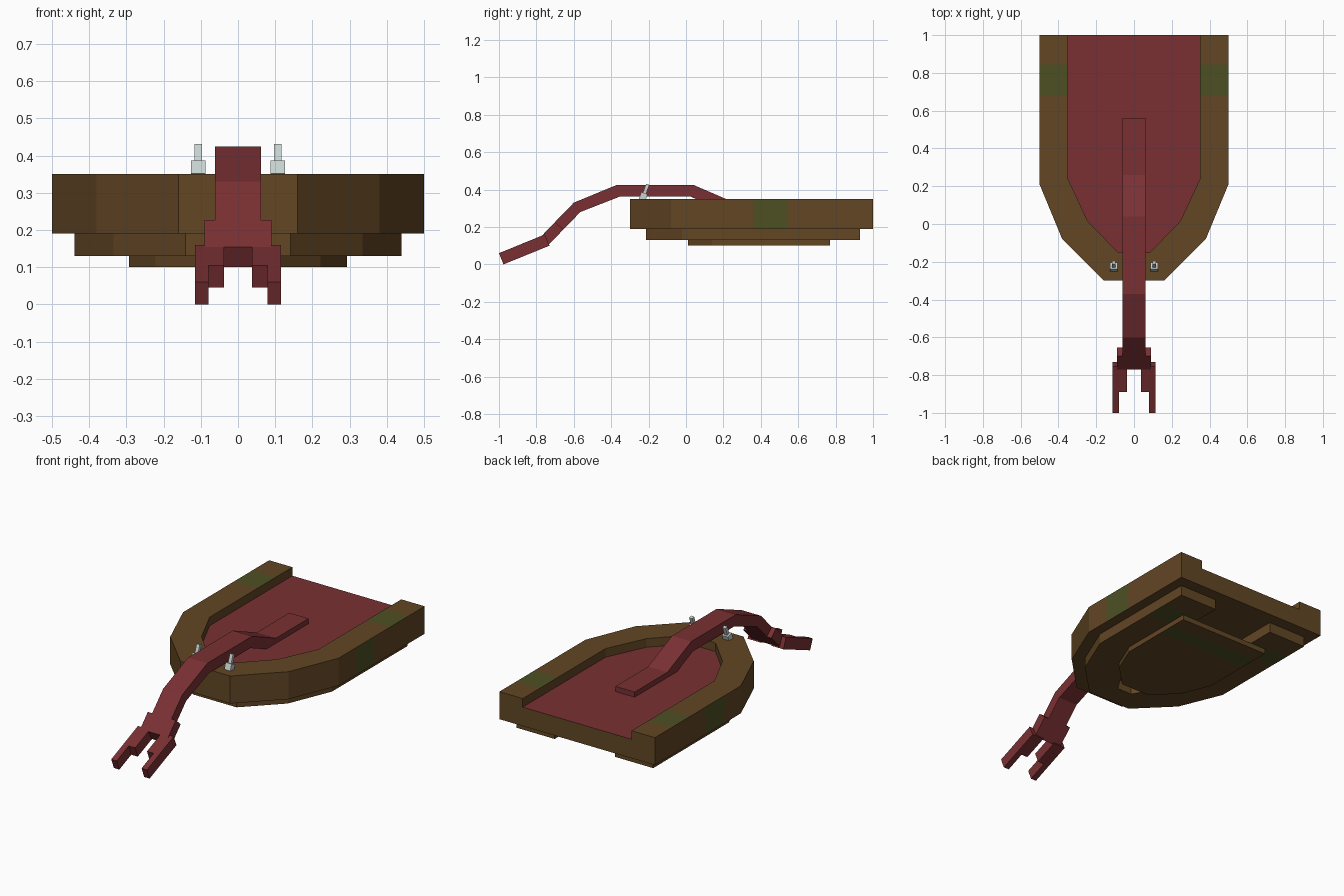
import bpy, bmesh, math
from mathutils import Matrix

if "Cube" in bpy.data.objects:
    bpy.data.objects.remove(bpy.data.objects["Cube"])


def material(name, rgb):
    lin = [((c / 255 + 0.055) / 1.055) ** 2.4 for c in rgb] + [1.0]
    m = bpy.data.materials.new(name)
    m.use_nodes = True
    m.diffuse_color = lin
    m.node_tree.nodes["Principled BSDF"].inputs["Base Color"].default_value = lin
    return m


BROWN = material("brown hide", (98, 70, 36))
GREEN = material("moss green", (77, 80, 36))
RED = material("mouth red", (122, 48, 51))
GREY = material("pale tooth", (200, 211, 208))


def finish(name, bm, mats, rule=None):
    bmesh.ops.recalc_face_normals(bm, faces=bm.faces)
    if rule:
        for f in bm.faces:
            f.material_index = rule(f.normal, f.calc_center_median())
    me = bpy.data.meshes.new(name)
    bm.to_mesh(me)
    bm.free()
    for m in mats:
        me.materials.append(m)
    ob = bpy.data.objects.new(name, me)
    bpy.context.collection.objects.link(ob)
    return ob


def split_y(bm, cuts):
    for y in cuts:
        bmesh.ops.bisect_plane(bm, geom=bm.verts[:] + bm.edges[:] + bm.faces[:],
                               plane_co=(0, y, 0), plane_no=(0, 1, 0))


def prism(points, place_a, place_b):
    """Closed prism joining two placements of one flat profile."""
    bm = bmesh.new()
    a = [bm.verts.new(place_a(p)) for p in points]
    b = [bm.verts.new(place_b(p)) for p in points]
    bm.faces.new(a)
    bm.faces.new(b[::-1])
    for i in range(len(a)):
        j = (i + 1) % len(a)
        bm.faces.new((a[i], a[j], b[j], b[i]))
    return bm


def slab(points, z0, z1):
    return prism(points, lambda p: (*p, z0), lambda p: (*p, z1))


def side_profile(name, points, x0, x1):
    bm = prism(points, lambda p: (x0, *p), lambda p: (x1, *p))
    return finish(name, bm, [RED])


def horseshoe(outer, inner, z0, z1):
    """U-shaped rim, open at the back, from matching outlines."""
    bm = bmesh.new()
    rings = [[bm.verts.new(v) for v in ((*o, z0), (*o, z1), (*i, z1), (*i, z0))]
             for o, i in zip(outer, inner)]
    for r, s in zip(rings, rings[1:]):
        for k in range(4):
            n = (k + 1) % 4
            bm.faces.new((r[k], r[n], s[n], s[k]))
    bm.faces.new(rings[0])
    bm.faces.new(rings[-1][::-1])
    return bm


def mirrored(half):
    return half + [(-x, y) for x, y in reversed(half)]


def scaled(points, k, shift):
    return [(x * k, y * k + shift) for x, y in points]


# Jaw outlines, back to front
OUTER = mirrored([(0.5, 1.0), (0.5, 0.21), (0.38, -0.08), (0.16, -0.30)])
INNER = mirrored([(0.35, 1.0), (0.35, 0.24), (0.245, 0.015), (0.085, -0.15)])

# Upper rim with moss patches on its top and sides
bm = horseshoe(OUTER, INNER, 0.19, 0.35)
split_y(bm, (0.36, 0.54, 0.68, 0.845))


def rim_rule(n, c):
    top_patch = n.z > 0.9 and 0.68 < c.y < 0.845
    side_patch = abs(n.x) > 0.9 and abs(c.x) > 0.45 and 0.36 < c.y < 0.54
    return int(top_patch or side_patch)


finish("jaw_rim", bm, [BROWN, GREEN], rim_rule)

# Mouth floor inside the rim
finish("mouth_floor", slab(INNER, 0.19, 0.30), [BROWN, RED],
       lambda n, c: int(n.z > 0.9))

# Middle tier, notched at the back
middle_inner = [(x * 0.63, y) for x, y in scaled(INNER, 0.88, 0.05)]
bm = horseshoe(scaled(OUTER, 0.88, 0.05), middle_inner, 0.13, 0.19)
split_y(bm, (0.65, 0.79))
finish("jaw_middle_tier", bm, [BROWN, GREEN],
       lambda n, c: int(n.z < -0.9 and 0.65 < c.y < 0.79))

# Bottom tier
bm = slab(scaled(OUTER, 0.585, 0.185), 0.10, 0.13)
split_y(bm, (0.58, 0.68))
finish("jaw_bottom_tier", bm, [BROWN, GREEN],
       lambda n, c: int(n.z < -0.9 and 0.58 < c.y < 0.68))

# Tongue: long bent strip, a wider neck, then a stepped fork
side_profile("tongue_body", [
    (0.56, 0.33), (0.26, 0.33), (0.04, 0.425), (-0.37, 0.425), (-0.60, 0.33),
    (-0.70, 0.227), (-0.655, 0.187), (-0.565, 0.28), (-0.355, 0.362),
    (0.025, 0.362), (0.24, 0.27), (0.56, 0.27)], -0.062, 0.062)
side_profile("tongue_neck", [
    (-0.70, 0.227), (-0.77, 0.154), (-0.74, 0.10), (-0.655, 0.187)], -0.09, 0.09)
for s, side in ((1, "left"), (-1, "right")):
    side_profile(f"tongue_prong_{side}", [
        (-0.755, 0.16), (-1.0, 0.06), (-0.976, 0.0), (-0.73, 0.10)],
        s * 0.08, s * 0.115)
    side_profile(f"tongue_prong_inner_{side}", [
        (-0.755, 0.16), (-0.89, 0.105), (-0.867, 0.045), (-0.73, 0.10)],
        s * 0.038, s * 0.08)

    # Tooth: a wide base and a narrow tip, leaning back
    bm = bmesh.new()
    for width, depth, z0, z1 in ((0.039, 0.036, -0.005, 0.033),
                                 (0.02, 0.018, 0.033, 0.083)):
        bmesh.ops.create_cube(bm, size=1, matrix=Matrix.Translation(
            (0, 0, (z0 + z1) / 2)) @ Matrix.Diagonal((width, depth, z1 - z0, 1)))
    bm.transform(Matrix.Translation((s * 0.107, -0.233, 0.35))
                 @ Matrix.Rotation(math.radians(-20), 4, 'X'))
    finish(f"tooth_{side}", bm, [GREY])
